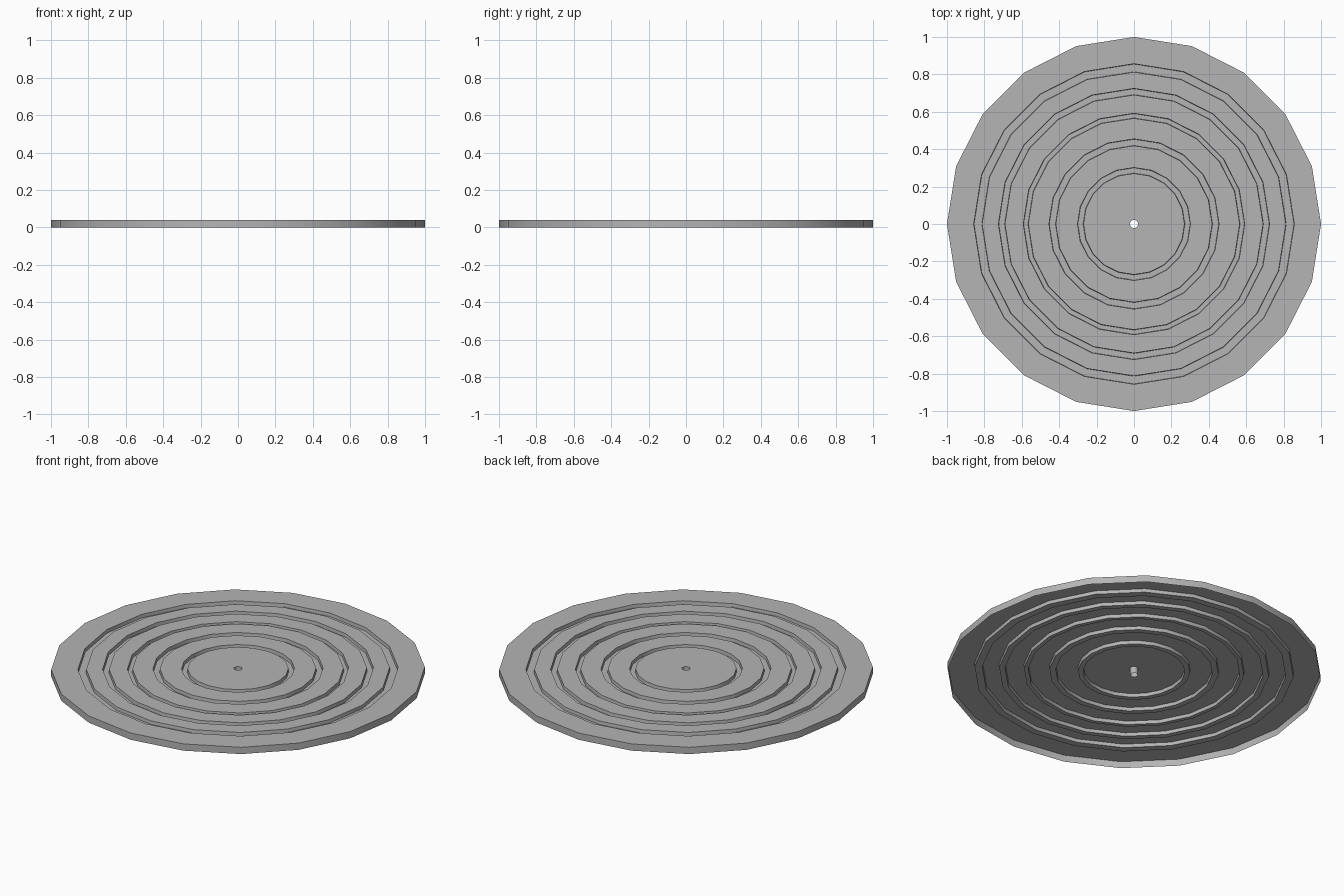
import bpy, bmesh
from math import cos, sin, tau, radians

if "Cube" in bpy.data.objects:
    bpy.data.objects.remove(bpy.data.objects["Cube"])

SIDES = 20
TOP, FLOOR = 0.04, 0.02   # plate height and groove floor height
SLOPE = 0.002             # groove walls lean very slightly
GROOVES = [(0.27, 0.302), (0.418, 0.455), (0.565, 0.592), (0.69, 0.725), (0.812, 0.857)]

# Cross-section: bore wall, grooved top, outer rim; the underside is open
profile = [(0.022, 0.0), (0.022, TOP)]
for inner, outer in GROOVES:
    profile += [(inner, TOP), (inner + SLOPE, FLOOR), (outer - SLOPE, FLOOR), (outer, TOP)]
profile += [(1.0, TOP), (1.0, 0.0)]


def lathe(name, points, sides):
    bm = bmesh.new()
    rings = [[bm.verts.new((r * cos(tau * i / sides), r * sin(tau * i / sides), z))
              for i in range(sides)] for r, z in points]
    for a, b in zip(rings, rings[1:]):
        for i in range(sides):
            j = (i + 1) % sides
            bm.faces.new((a[i], b[i], b[j], a[j]))
    mesh = bpy.data.meshes.new(name)
    bm.to_mesh(mesh)
    bm.free()
    obj = bpy.data.objects.new(name, mesh)
    bpy.context.collection.objects.link(obj)
    return obj


# Grooved round plate, smooth around the rim with crisp edges
disc = lathe("grooved_disc", profile, SIDES)
bpy.context.view_layer.objects.active = disc
disc.select_set(True)
bpy.ops.object.shade_smooth_by_angle(angle=radians(30))

# Mid-grey finish
grey = bpy.data.materials.new("mid_grey")
grey.diffuse_color = (0.46, 0.46, 0.46, 1)
grey.use_nodes = True
grey.node_tree.nodes["Principled BSDF"].inputs["Base Color"].default_value = grey.diffuse_color
disc.data.materials.append(grey)
